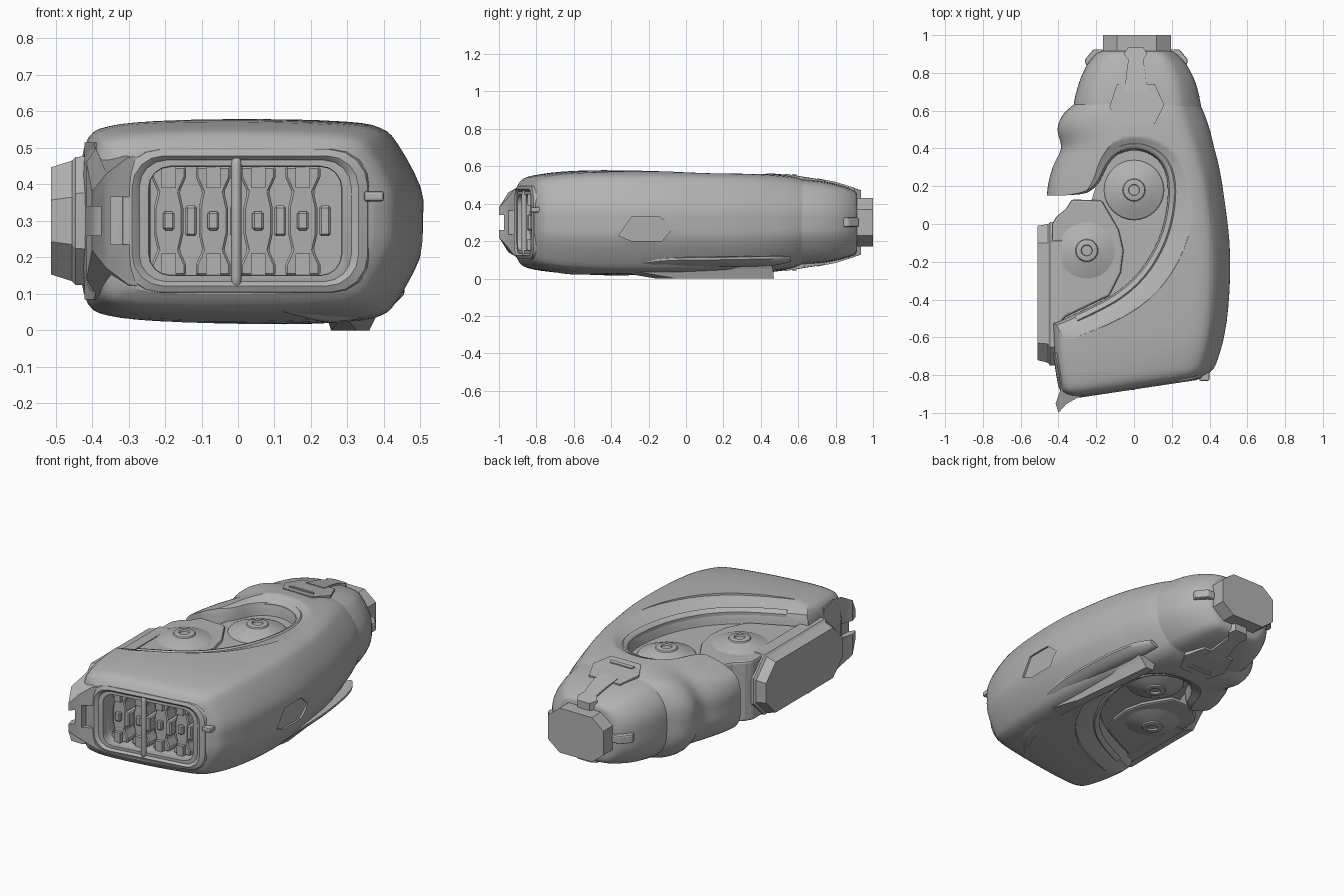
import bpy, bmesh, math
from mathutils import Vector

if "Cube" in bpy.data.objects:
    bpy.data.objects.remove(bpy.data.objects["Cube"])

MID = 0.30
grey = bpy.data.materials.new("metal_grey")
grey.diffuse_color = (0.45, 0.45, 0.45, 1)
grey.use_nodes = True
grey.node_tree.nodes["Principled BSDF"].inputs["Base Color"].default_value = grey.diffuse_color


def make(name, verts, faces):
    bm = bmesh.new()
    vs = [bm.verts.new(v) for v in verts]
    for f in faces:
        bm.faces.new([vs[i] for i in f])
    bmesh.ops.recalc_face_normals(bm, faces=bm.faces[:])
    me = bpy.data.meshes.new(name)
    bm.to_mesh(me)
    bm.free()
    ob = bpy.data.objects.new(name, me)
    bpy.context.collection.objects.link(ob)
    me.materials.append(grey)
    return ob


def loft(name, rings, closed=False):
    n, m = len(rings[0]), len(rings)
    faces = []
    for i in range(m if closed else m - 1):
        a, b = i * n, ((i + 1) % m) * n
        faces += [(a + j, a + (j + 1) % n, b + (j + 1) % n, b + j) for j in range(n)]
    if not closed:
        faces += [tuple(range(n))[::-1], tuple(range((m - 1) * n, m * n))]
    return make(name, [v for r in rings for v in r], faces)


def spline(pts, steps, closed=False):
    """Catmull-Rom through tuples of any length."""
    n, out = len(pts), []
    get = (lambda i: pts[i % n]) if closed else (lambda i: pts[min(max(i, 0), n - 1)])
    for i in range(n if closed else n - 1):
        a, b, c, d = get(i - 1), get(i), get(i + 1), get(i + 2)
        for s in range(steps):
            t = s / steps
            out.append(tuple(0.5 * (2 * q + (r - p) * t + (2 * p - 5 * q + 4 * r - w) * t * t
                             + (3 * q - p - 3 * r + w) * t ** 3) for p, q, r, w in zip(a, b, c, d)))
    return out if closed else out + [pts[-1]]


def smooth(ob, deg=30):
    bpy.ops.object.select_all(action='DESELECT')
    ob.select_set(True)
    bpy.context.view_layer.objects.active = ob
    bpy.ops.object.shade_smooth_by_angle(angle=math.radians(deg))


def cut(ob, cutter):
    mod = ob.modifiers.new("cut", 'BOOLEAN')
    mod.operation, mod.solver, mod.object = 'DIFFERENCE', 'EXACT', cutter
    bpy.context.view_layer.objects.active = ob
    bpy.ops.object.modifier_apply(modifier=mod.name)
    bpy.data.objects.remove(cutter)


def bevel(ob, w, seg=2):
    mod = ob.modifiers.new("bevel", 'BEVEL')
    mod.width, mod.segments = w, seg
    bpy.context.view_layer.objects.active = ob
    bpy.ops.object.modifier_apply(modifier=mod.name)


def prism(name, outline, z0, z1):
    return loft(name, [[(x, y, z) for x, y in outline] for z in (z0, z1)])


def box(name, x0, x1, y0, y1, z0, z1):
    return prism(name, [(x0, y0), (x1, y0), (x1, y1), (x0, y1)], z0, z1)


def ramp(v, a, b):
    return min(max((v - a) / (b - a), 0), 1)


def shear(x, y):
    return y + 0.15 * x * ramp(y, -.5, -.8)


def offset(pts, d, weight=lambda i: 1):
    out, n = [], len(pts)
    for i, p in enumerate(pts):
        t = Vector(pts[(i + 1) % n]) - Vector(pts[i - 1])
        t.normalize()
        out.append((p[0] + t.y * d * weight(i), p[1] - t.x * d * weight(i)))
    return out


def rounded(hx, hz, r, y, cx=0.02):
    pts = []
    for k, (sx, sz) in enumerate([(1, 1), (-1, 1), (-1, -1), (1, -1)]):
        for s in range(5):
            a = math.pi / 2 * (k + s / 4)
            x = cx + sx * (hx - r) + r * math.cos(a)
            pts.append((x, shear(x, y), MID + sz * (hz - r) + r * math.sin(a)))
    return pts


# main shell: cross-sections along y (y, left, right, bottom, top), rounder to the rear
half = [(1, 0), (0.985, 0.33), (0.85, 0.76), (0.75, 0.91), (0.55, 0.97), (0, 1), (-0.55, 0.99),
        (-0.83, 0.94), (-0.95, 0.82), (-1, 0.45), (-1, 0)]
profile = spline(half + [(u, -v) for u, v in half[-2:0:-1]], 3, True)


def section(y, l, r, b, t):
    ring, w = [], ramp(y, .2, .6)
    for u, v in profile:
        u *= 1 - w * (.3 if u < 0 else .18) * abs(v) ** 3
        x = (l + r) / 2 + u * (r - l) / 2
        # the left lobe tapers toward its tip
        v *= 1 - .4 * ramp(x, -.1, -.45) ** 1.2 * ramp(y, -.1, .12) * ramp(y, .62, .42)
        ring.append((x, shear(x, y), (b + t) / 2 + v * (t - b) / 2))
    return ring


stations = [(-.865, -.33, .36, .10, .50), (-.83, -.385, .42, .06, .54), (-.75, -.41, .45, .04, .56),
            (-.6, -.43, .48, .025, .575), (-.35, -.44, .505, .015, .58), (-.1, -.45, .505, .015, .58),
            (.15, -.46, .475, .02, .573), (.3, -.43, .45, .025, .57), (.4, -.385, .425, .03, .565),
            (.5, -.405, .4, .04, .558), (.58, -.375, .373, .055, .547), (.64, -.31, .345, .08, .53)]
shell = loft("main_shell", [section(*s) for s in spline(stations, 3)])

# side recess running through the shell, with a sloping rim that widens toward the front
edge = [(-.44, -.53), (-.36, -.5), (-.12, -.38), (.03, -.25), (.13, -.08), (.175, .1), (.172, .25),
        (.12, .345), (.02, .39), (-.08, .37), (-.14, .31), (-.185, .22), (-.25, .165), (-.36, .152)]
recess = spline(edge, 3) + [(-.8, .152), (-.8, -.6)]


def rim_weight(i):
    return 1 if i > 24 else 1 + .6 * math.sin(math.pi * i / 24)


levels = [(.33, .095), (.268, .09), (.256, .06), (.238, .03), (.23, .012), (.19, 0)]
levels += [(-h, d) for h, d in levels[::-1]]
cut(shell, loft("recess_cutter", [[(x, y, MID + h) for x, y in offset(recess, d, rim_weight)] for h, d in levels]))

# mouth opening
cut(shell, loft("mouth_cutter", [rounded(.265, .15, .06, y) for y in (-1.1, -.72)]))

# shallow hexagonal inset on the right flank
hexa = [(-.36, .23), (-.29, .2), (-.13, .2), (-.07, .27), (-.14, .33), (-.29, .33)]
cut(shell, loft("flank_cutter", [[(x - max(.27 - z, 0) * .15, y, z) for y, z in hexa] for x in (.498, .6)]))
smooth(shell, 28)

# mouth frame
frame = loft("mouth_frame", [rounded(*r) for r in
             [(.345, .2, .1, -.84), (.335, .195, .1, -.868), (.31, .178, .085, -.876),
              (.285, .163, .07, -.862), (.262, .148, .055, -.82), (.262, .148, .055, -.78)]], True)
smooth(frame, 35)

# small catch at the right corner of the mouth
bevel(box("corner_catch", .345, .4, -.83, -.76, .353, .382), .008)

# vertical slats and their clips
for i in range(4):
    cx = -.19 + i * .1225
    side = [(.048, .15), (.048, .18), (.03, .22), (.04, .265), (.04, .335), (.03, .38), (.048, .42), (.048, .45)]
    ring = [(cx + w, z) for w, z in side] + [(cx - w, z) for w, z in side[::-1]]
    slat = loft("slat", [[(x, shear(x, y), z) for x, z in ring] for y in (-.71, -.80)])
    bevel(slat, .006, 1)
    for z in (.18, .42):
        box("slat_end", cx - .02, cx + .02, shear(cx, -.82), shear(cx, -.78), z - .03, z + .03)
    for dx, w, h, y in ((0, .016, .026, -.82), (.061, .016, .042, -.83)):
        x = cx + dx
        bevel(box("slat_clip", x - w, x + w, shear(x, y), -.72, MID - h, MID + h), .006, 1)

# centre bar across the mouth
bar = loft("mouth_bar", [[(-.005 + r * math.cos(a * math.pi / 5), y + r * math.sin(a * math.pi / 5), z)
           for a in range(10)] for z, y, r in
           ((.11, -.855, .008), (.12, -.86, .014), (.15, -.865, .014), (.45, -.865, .014), (.47, -.86, .014), (.483, -.855, .008))])
smooth(bar, 40)

# cheek bracket at the front left, height varies along the outline
cheek = [(-.40, -1.0, .08), (-.36, -.955, .13), (-.30, -.92, .175), (-.26, -.90, .18), (-.24, -.80, .18), (-.3, -.72, .21),
         (-.42, -.68, .215), (-.395, -.80, .215), (-.39, -.88, .2), (-.415, -.95, .16)]
bracket = loft("cheek_bracket", [[(x, y, MID + s * h) for x, y, h in cheek] for s in (-1, 1)])
cut(bracket, box("window_cutter", -.35, -.285, -1.1, -.86, .235, .365))
cut(bracket, box("notch_cutter", -.5, -.375, -1.1, -.86, .26, .34))
smooth(bracket, 25)

# inner core filling the recess
inner = [(max(x, -.42), y) for x, y in recess if x > -.5 and y < .4 and not (x < -.2 and y > 0)]
core = prism("inner_core", offset(inner, .01), .14, .46)
plate = [(-.43, -.56), (-.36, -.49), (-.13, -.38), (-.07, -.26), (-.055, -.14), (-.08, -.03), (-.17, .125), (-.33, .13),
         (-.36, .08), (-.41, .04), (-.435, 0), (-.435, -.5)]
bevel(prism("joint_plate", plate, .125, .475), .012)

# round bosses with sockets, both faces
for cx, cy, r in ((0, .18, .165), (-.25, -.14, .18)):
    for s in (1, -1):
        prof = [(r, .15), (r * .93, .168), (r * .7, .184), (.085, .195), (.06, .202), (.056, .209), (.047, .212),
                (.03, .212), (.027, .202), (.02, .202)]
        ob = loft("boss", [[(cx + q * math.cos(a * math.pi / 16), cy + q * math.sin(a * math.pi / 16), MID + s * h)
                            for a in range(32)] for q, h in prof])
        smooth(ob, 32)


# side joint cap: chamfered block tapering outward
def cap_ring(x, y0, y1, h, c):
    return [(x, y0 + c, MID - h), (x, y1 - c, MID - h), (x, y1, MID - h + c), (x, y1, MID + h - c),
            (x, y1 - c, MID + h), (x, y0 + c, MID + h), (x, y0, MID + h - c), (x, y0, MID - h + c)]


loft("side_joint_cap", [cap_ring(-.38, -.75, .01, .18, .1), cap_ring(-.445, -.75, .01, .175, .1), cap_ring(-.455, -.735, 0, .165, .1),
                        cap_ring(-.512, -.72, -.01, .147, .09)])

# raised lips round the recess, both faces, dying into the lobe
lip_path = spline(edge[1:12], 4)
for s in (1, -1):
    rings = []
    for d, h in [(.008, .18), (.008, .226), (.02, .24), (.034, .244), (.044, .235), (.044, .18)]:
        rings.append([(x, y, MID + s * (h - .2 * ramp(x, -.08, -.45) * ramp(y, 0, .1))) for x, y in offset(lip_path, d)[1:-1]])
    lip = loft("recess_lip", [[r[i] for r in rings] for i in range(len(rings[0]))])
    smooth(lip, 40)

# rear collar
collar = loft("rear_collar", [section(*s) for s in spline(
    [(.55, -.32, .36, .07, .535), (.64, -.318, .352, .073, .532), (.75, -.29, .325, .085, .518), (.84, -.25, .28, .105, .495),
     (.9, -.2, .225, .125, .47), (.915, -.17, .2, .15, .45)], 3)])
smooth(collar, 30)

# neck stub, octagonal
loft("neck_stub", [[(x, y, z) for x, z in ((-.09, .17), (.12, .17), (.195, .23), (.195, .37), (.12, .43),
     (-.09, .43), (-.165, .37), (-.165, .23))] for y in (.88, 1.0)])


# collar panels and spine strips, both faces; height follows the collar
def collar_top(y):
    pts = [(.5, .257), (.58, .246), (.64, .233), (.75, .218), (.84, .196), (.9, .172), (1, .14)]
    for (a, p), (b, q) in zip(pts, pts[1:]):
        if y <= b:
            return p + (q - p) * (y - a) / (b - a)


for s in (1, -1):
    for name, outline, lift in (
            ("collar_panel", [(-.13, .62), (-.09, .74), (.11, .74), (.16, .63), (.11, .53), (-.08, .53)], .007),
            ("spine_strip", [(-.05, .7), (.07, .7), (.06, .8), (.05, .87), (.07, .9), (.05, .935), (-.03, .935), (-.055, .9),
                             (-.03, .87), (-.04, .8)], .011),
            ("panel_slot", [(-.07, .57), (.09, .57), (.08, .59), (-.06, .59)], .012)):
        loft(name, [[(x, y, MID + s * (collar_top(y) + d)) for x, y in outline] for d in (-.05, lift)])

# side clamps
for s, x in ((1, .24), (-1, -.215)):
    bevel(loft("side_clamp", [[(x + s * dx, y, z) for dx, y in ((-.05, .83), (.04, .84), (.045, .87), (.0, .925), (-.05, .925))]
                              for z in (.275, .325)]), .008)

# lower side rail sweeping back, and the slim keel under it
rail = spline([(.14, -.78, .06, .4), (.28, -.6, .048, 1), (.37, -.35, .06, 1), (.41, -.1, .085, 1), (.405, .2, .09, 1),
               (.367, .45, .095, 1), (.325, .56, .105, .6)], 5)
ob = loft("lower_rail", [[(x + .045 * k * math.cos(a * math.pi / 5 + .3), y, z + .02 * k * math.sin(a * math.pi / 5 + .3)
                          + .018 * k * math.cos(a * math.pi / 5 + .3)) for a in range(10)] for x, y, z, k in rail])
smooth(ob, 40)
loft("keel", [[(.325, -.16, 0), (.36, -.05, 0), (.305, .47, 0), (.255, .47, 0)],
              [(.29, -.40, .04), (.385, -.34, .05), (.335, .465, .05), (.24, .465, .05)],
              [(.27, -.40, .08), (.40, -.34, .09), (.36, .45, .09), (.22, .46, .08)]])
